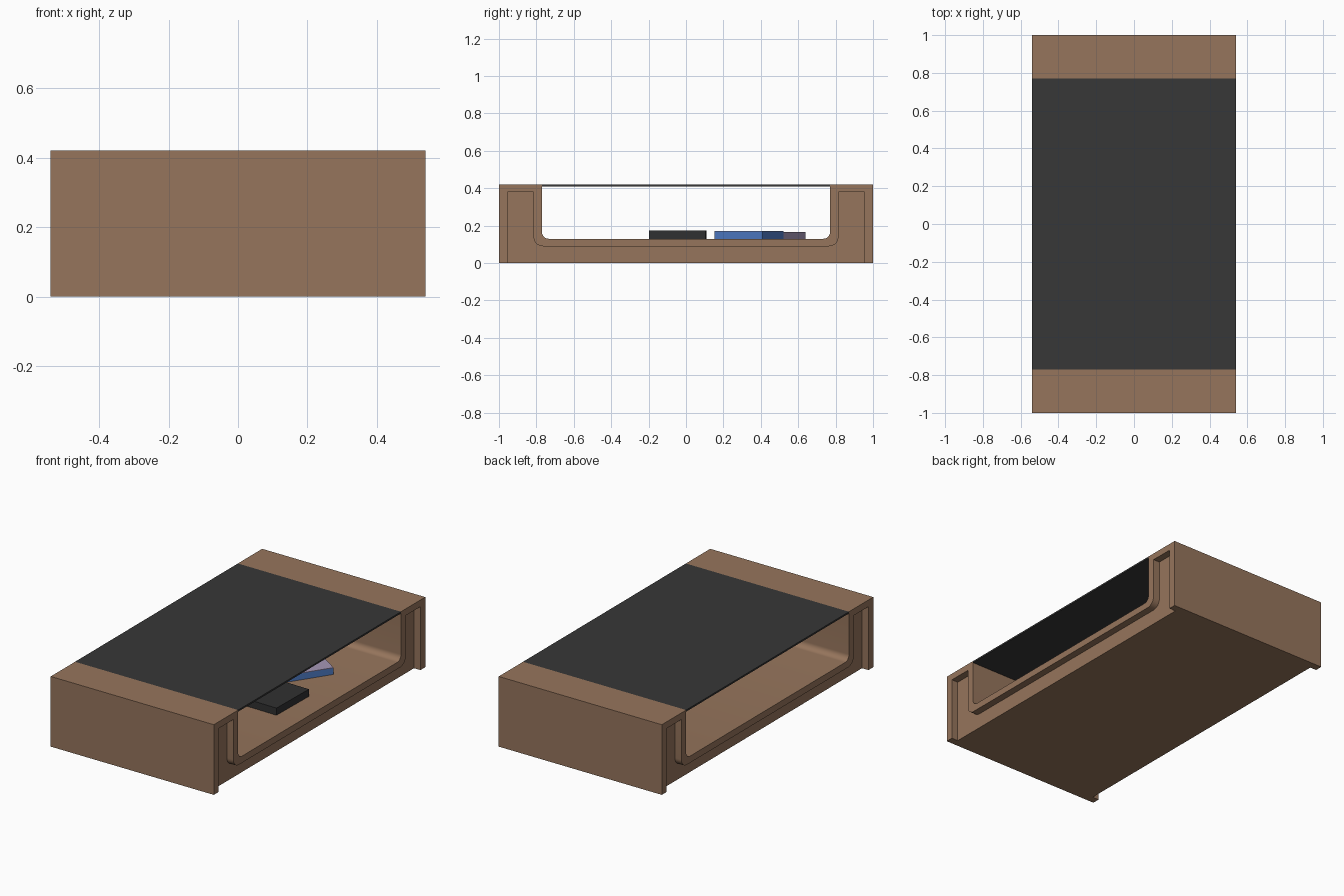
import bpy, bmesh, math
from mathutils import Matrix

if "Cube" in bpy.data.objects:
    bpy.data.objects.remove(bpy.data.objects["Cube"])


def material(name, r, g, b):
    lin = [((c / 255 + 0.055) / 1.055) ** 2.4 for c in (r, g, b)]
    m = bpy.data.materials.new(name)
    m.diffuse_color = (*lin, 1)
    m.use_nodes = True
    m.node_tree.nodes["Principled BSDF"].inputs["Base Color"].default_value = m.diffuse_color
    return m


wood = material("brown wood", 150, 117, 92)
glass = material("dark glass", 55, 55, 55)
black = material("black cover", 48, 48, 49)
blue = material("blue cover", 78, 122, 196)
lavender = material("lavender cover", 165, 150, 182)


def add_mesh(name, bm, mat):
    bmesh.ops.recalc_face_normals(bm, faces=bm.faces)
    me = bpy.data.meshes.new(name)
    bm.to_mesh(me)
    bm.free()
    me.materials.append(mat)
    ob = bpy.data.objects.new(name, me)
    bpy.context.collection.objects.link(ob)
    return ob


def extrude_profile(name, pts, half_x, mat):
    """Extrude a (y, z) outline along x, centred."""
    bm = bmesh.new()
    face = bm.faces.new([bm.verts.new((-half_x, y, z)) for y, z in pts])
    res = bmesh.ops.extrude_face_region(bm, geom=[face])
    verts = [v for v in res["geom"] if isinstance(v, bmesh.types.BMVert)]
    bmesh.ops.translate(bm, verts=verts, vec=(2 * half_x, 0, 0))
    ob = add_mesh(name, bm, mat)
    bpy.ops.object.select_all(action='DESELECT')
    bpy.context.view_layer.objects.active = ob
    ob.select_set(True)
    bpy.ops.object.shade_smooth_by_angle(angle=math.radians(30))
    return ob


def box(name, x, y, z, mat, matrix=None):
    bm = bmesh.new()
    bmesh.ops.create_cube(bm, size=1)
    for v in bm.verts:
        v.co = [r[0] + (c + 0.5) * (r[1] - r[0]) for c, r in zip(v.co, (x, y, z))]
    if matrix:
        bm.transform(matrix)
    return add_mesh(name, bm, mat)


def trough(y, z_top, z_floor, radius, n=8):
    """U outline with rounded floor corners, from +y rim to -y rim."""
    half = [(y, z_top)]
    for i in range(n + 1):
        a = math.pi / 2 * i / n
        half.append((y - radius + radius * math.cos(a), z_floor + radius - radius * math.sin(a)))
    return half + [(-py, pz) for py, pz in reversed(half)]


W = 0.54
inner = trough(0.77, 0.42, 0.13, 0.035)
outer = trough(0.815, 0.38, 0.09, 0.05)

# Bent wooden band: end panels, rims and sunken shelf
band = [(-1, 0), (-1, 0.42)] + inner[::-1] + [(1, 0.42), (1, 0), (0.955, 0), (0.955, 0.38)]
band += outer + [(-0.955, 0.38), (-0.955, 0)]
extrude_profile("table_band", band, W, wood)

# Recessed body filling the space below the band
body = [(-0.955, 0), (0.955, 0), (0.955, 0.38)] + outer + [(-0.955, 0.38)]
extrude_profile("recessed_body", body, W - 0.043, wood)

# Glass top between the rims
box("glass_top", (-W, W), (-0.77, 0.77), (0.41, 0.42), glass)

# Black magazine on the shelf
box("black_magazine", (-0.01, 0.395), (-0.15, 0.15), (0.13, 0.173), black,
    Matrix.Translation((0, -0.04, 0)) @ Matrix.Rotation(math.radians(-1), 4, 'Z'))

# Turned magazine: blue half, lavender half and lavender cover plate
turn = Matrix.Translation((0.345, 0.41, 0)) @ Matrix.Rotation(math.radians(-33.5), 4, 'Z')
box("blue_magazine", (-0.2, 0), (-0.31, 0), (0.13, 0.168), blue, turn)
box("lavender_magazine", (-0.415, -0.2), (-0.31, 0), (0.13, 0.165), lavender, turn)
box("magazine_cover", (-0.2, 0), (-0.31, 0), (0.168, 0.171), lavender, turn)
